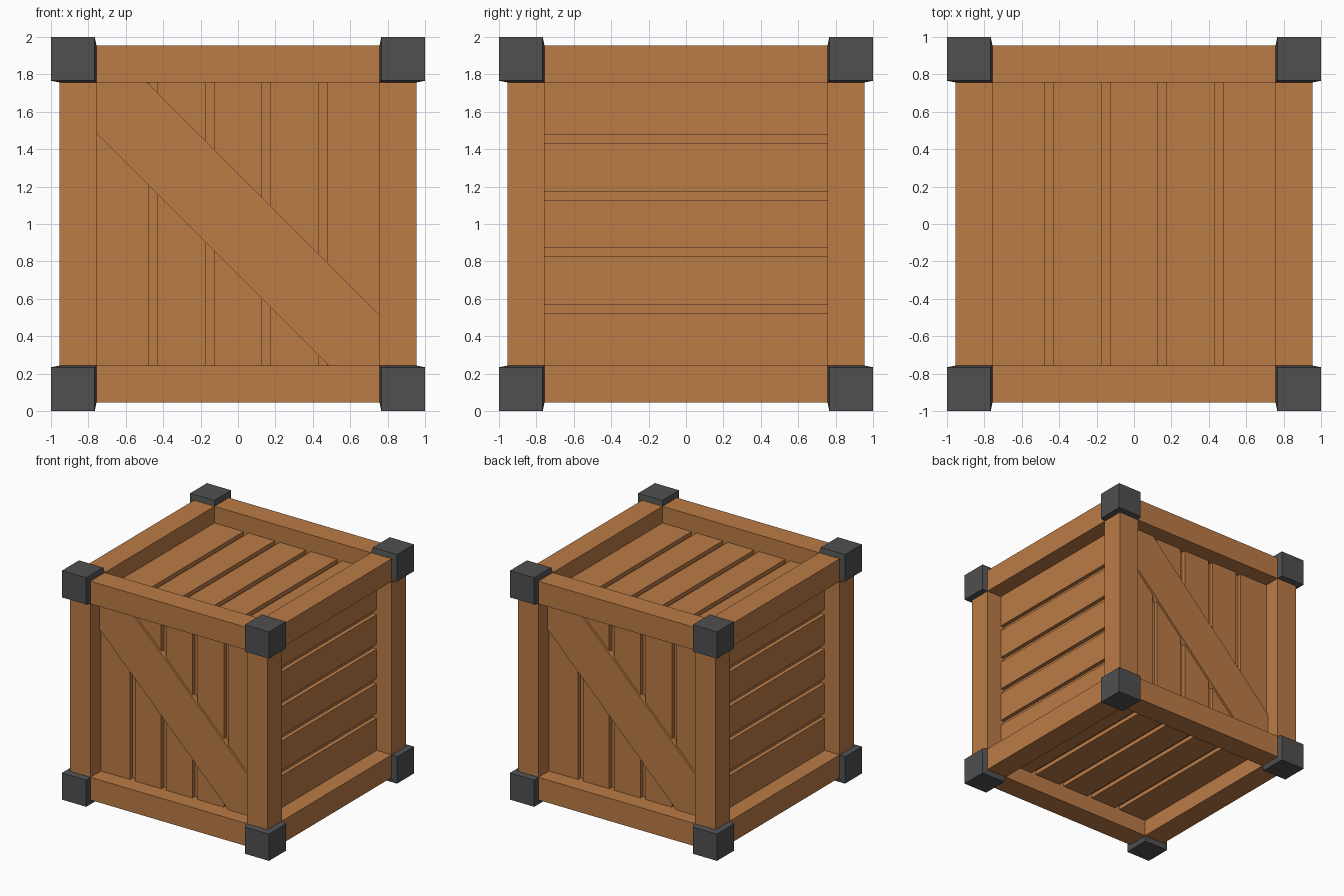
import bpy, bmesh
from itertools import product
from mathutils import Matrix, Vector

cube = bpy.data.objects.get("Cube")
if cube:
    bpy.data.objects.remove(cube, do_unlink=True)

INNER, OUTER = 0.757, 0.955       # frame beam limits from the crate centre
BACKING, PLANK, BRACE = 0.775, 0.81, 0.828   # layer depths from the centre
CENTRE = Vector((0, 0, 1))


def material(name, rgb):
    mat = bpy.data.materials.new(name)
    mat.use_nodes = True
    colour = (*rgb, 1)
    mat.diffuse_color = colour
    mat.node_tree.nodes["Principled BSDF"].inputs["Base Color"].default_value = colour
    return mat


wood = material("warm wood", (0.5, 0.2, 0.062))
metal = material("dark metal", (0.08, 0.08, 0.08))


def finish(name, bm, mat):
    bmesh.ops.recalc_face_normals(bm, faces=bm.faces)
    mesh = bpy.data.meshes.new(name)
    bm.to_mesh(mesh)
    bm.free()
    mesh.materials.append(mat)
    obj = bpy.data.objects.new(name, mesh)
    obj.location = CENTRE
    bpy.context.collection.objects.link(obj)
    return obj


def box(name, low, high, mat, turn=Matrix()):
    bm = bmesh.new()
    bmesh.ops.create_cube(bm, size=1)
    low, high = Vector(low), Vector(high)
    for v in bm.verts:
        v.co = (low + high) / 2 + v.co * (high - low)
    bm.transform(turn)
    return finish(name, bm, mat)


# Twelve frame beams, four along each axis
for axis in range(3):
    for a, b in product((-1, 1), repeat=2):
        low, high = [0, 0, 0], [0, 0, 0]
        low[axis], high[axis] = -0.8, 0.8
        for other, side in (((axis + 1) % 3, a), ((axis + 2) % 3, b)):
            low[other], high[other] = sorted((side * INNER, side * OUTER))
        box("frame_beam_" + "xyz"[axis], low, high, wood)

# Eight corner caps, slightly tapered towards the beams
for signs in product((-1, 1), repeat=3):
    bm = bmesh.new()
    for near, far in ((INNER, OUTER), (0.766, 1.0)):
        for p in product((near, far), repeat=3):
            bm.verts.new([s * c for s, c in zip(signs, p)])
    hull = bmesh.ops.convex_hull(bm, input=bm.verts)
    unused = set(hull["geom_interior"]) | set(hull["geom_unused"])
    bmesh.ops.delete(bm, geom=[g for g in unused if isinstance(g, bmesh.types.BMVert)],
                     context="VERTS")
    bmesh.ops.dissolve_limit(bm, angle_limit=0.01, verts=bm.verts, edges=bm.edges)
    finish("corner_cap", bm, metal)

# Closed inner box behind the plank gaps
box("inner_box", [-BACKING] * 3, [BACKING] * 3, wood)

# Plank walls, made facing -y and turned onto each side
quarter = Matrix.Rotation(1.5707963, 4, "Z")
lie_down = Matrix.Rotation(1.5707963, 4, "Y")
flip = Matrix.Rotation(3.1415927, 4, "Z")
tip = Matrix.Rotation(1.5707963, 4, "X")
walls = {
    "front": Matrix(),
    "back": flip,
    "left": quarter @ lie_down,
    "right": quarter.inverted() @ lie_down,
    "top": tip.inverted(),
    "bottom": tip,
}
PITCH, GAP, EDGE = 0.302, 0.047, 0.77
for side, turn in walls.items():
    for i in range(-2, 3):
        x0 = max(-EDGE, (i - 0.5) * PITCH + GAP / 2) if i > -2 else -EDGE
        x1 = min(EDGE, (i + 0.5) * PITCH - GAP / 2) if i < 2 else EDGE
        box(side + "_plank", (x0, -PLANK, -EDGE), (x1, -BACKING + 0.01, EDGE), wood, turn)

# Diagonal braces on front and back, trimmed to the frame opening
HALF = 0.27
for side in ("front", "back"):
    bm = bmesh.new()
    e, k = EDGE, EDGE - HALF
    outline = [(-e, e), (-e, k), (k, -e), (e, -e), (e, -k), (-k, e)]
    face = bm.faces.new([bm.verts.new((x, -BRACE, z)) for x, z in outline])
    grown = bmesh.ops.extrude_face_region(bm, geom=[face], use_keep_orig=True)
    for v in grown["geom"]:
        if isinstance(v, bmesh.types.BMVert):
            v.co.y = -BACKING
    bm.transform(walls[side])
    finish(side + "_brace", bm, wood)
